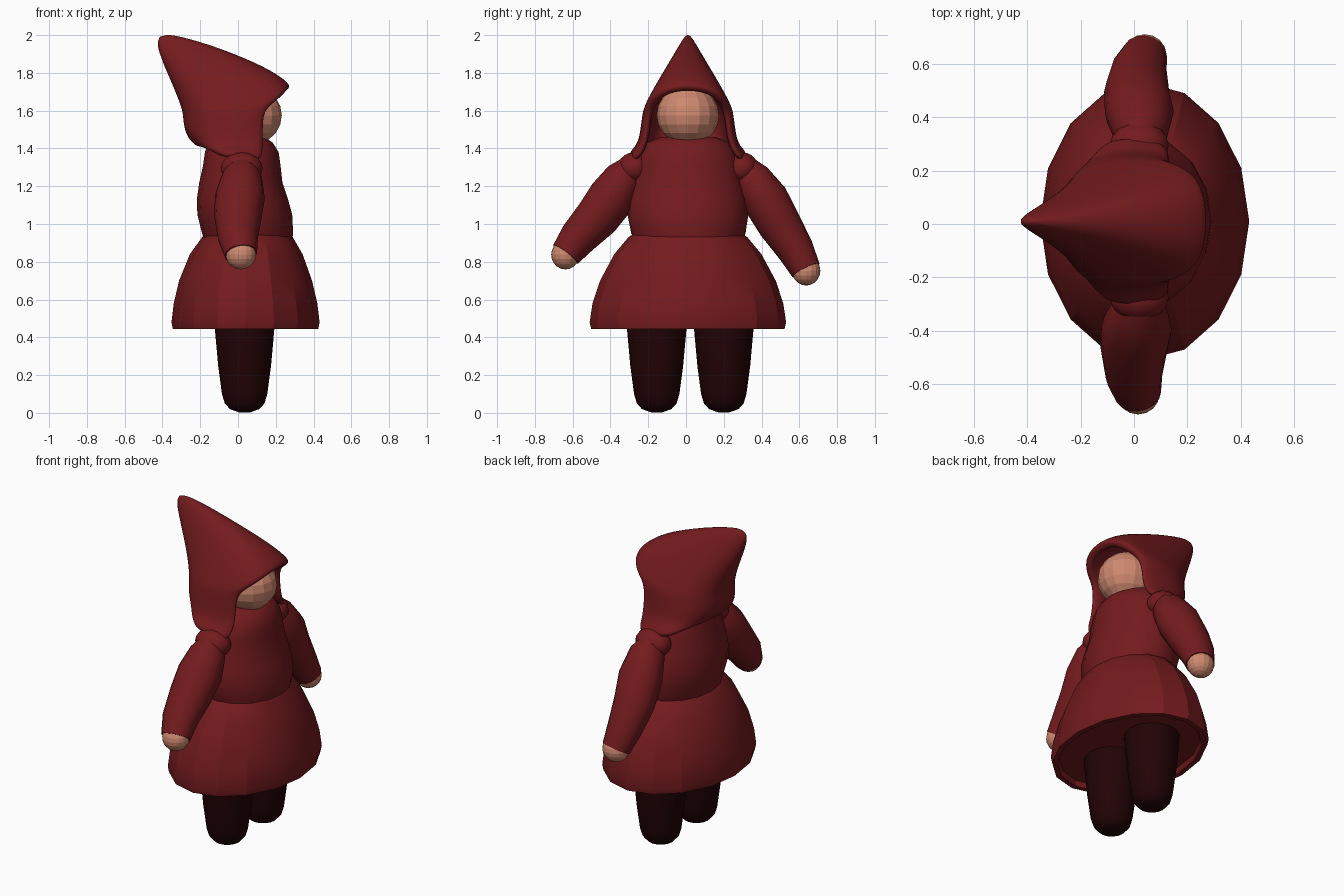
import bpy, bmesh, math
from mathutils import Vector

if "Cube" in bpy.data.objects:
    bpy.data.objects.remove(bpy.data.objects["Cube"])


def material(name, rgb):
    m = bpy.data.materials.new(name)
    m.diffuse_color = (*rgb, 1)
    m.use_nodes = True
    m.node_tree.nodes["Principled BSDF"].inputs["Base Color"].default_value = m.diffuse_color
    return m


RED = material("red cloth", (0.175, 0.011, 0.013))
SKIN = material("skin", (0.62, 0.25, 0.16))
DARK = material("dark stockings", (0.016, 0.001, 0.0015))


def finish(name, bm, mat, angle):
    bmesh.ops.recalc_face_normals(bm, faces=bm.faces[:])
    me = bpy.data.meshes.new(name)
    bm.to_mesh(me)
    bm.free()
    me.materials.append(mat)
    ob = bpy.data.objects.new(name, me)
    bpy.context.collection.objects.link(ob)
    if angle:
        bpy.ops.object.select_all(action='DESELECT')
        bpy.context.view_layer.objects.active = ob
        ob.select_set(True)
        bpy.ops.object.shade_smooth_by_angle(angle=math.radians(angle))
    return ob


def loft(name, rings, mat, n=16, angle=40):
    """Skin rings of (centre, axis_u, axis_v) and cap both ends."""
    bm = bmesh.new()
    loops = []
    for c, u, v in rings:
        loops.append([bm.verts.new(c + u * math.cos(2 * math.pi * i / n) + v * math.sin(2 * math.pi * i / n))
                      for i in range(n)])
    for a, b in zip(loops, loops[1:]):
        for i in range(n):
            j = (i + 1) % n
            bm.faces.new((a[i], a[j], b[j], b[i]))
    bm.faces.new(loops[0])
    bm.faces.new(loops[-1])
    return finish(name, bm, mat, angle)


def level(x0, x1, y0, y1, z):
    """Horizontal elliptical ring from its extents."""
    return (Vector(((x0 + x1) / 2, (y0 + y1) / 2, z)),
            Vector(((x1 - x0) / 2, 0, 0)), Vector((0, (y1 - y0) / 2, 0)))


def ball(name, centre, size, mat, angle=0):
    bm = bmesh.new()
    bmesh.ops.create_uvsphere(bm, u_segments=16, v_segments=10, radius=1)
    for v in bm.verts:
        v.co = Vector(centre) + Vector(v.co[i] * size[i] for i in range(3))
    return finish(name, bm, mat, angle)


# Stockinged legs
for side, y in (("right", -0.155), ("left", 0.2)):
    loft(side + "_leg", [level(0.035 - r, 0.035 + r, y - r, y + r, z) for z, r in (
        (0.85, 0.16), (0.6, 0.165), (0.45, 0.158), (0.25, 0.14), (0.1, 0.12),
        (0.05, 0.105), (0.02, 0.078), (0.003, 0.03))], DARK)

# Bell skirt with a rounded hem and a slightly recessed underside
outer = [(-0.15, 0.25, -0.26, 0.28, 0.96), (-0.19, 0.29, -0.305, 0.325, 0.93),
         (-0.255, 0.342, -0.38, 0.40, 0.84), (-0.312, 0.392, -0.455, 0.475, 0.70),
         (-0.34, 0.42, -0.495, 0.515, 0.58), (-0.352, 0.432, -0.51, 0.53, 0.48),
         (-0.345, 0.425, -0.502, 0.522, 0.445)]
under = [(-0.315, 0.395, -0.47, 0.49, 0.445), (-0.305, 0.385, -0.46, 0.48, 0.475)]
loft("skirt", [level(*p) for p in outer + under], RED, angle=21)

# Torso
loft("torso", [level(*p) for p in (
    (-0.17, 0.28, -0.26, 0.29, 0.88), (-0.19, 0.292, -0.29, 0.315, 0.95),
    (-0.215, 0.287, -0.31, 0.33, 1.05), (-0.218, 0.265, -0.305, 0.325, 1.13),
    (-0.205, 0.235, -0.285, 0.305, 1.22), (-0.185, 0.225, -0.265, 0.285, 1.31),
    (-0.175, 0.215, -0.245, 0.265, 1.38), (-0.16, 0.185, -0.21, 0.23, 1.43),
    (-0.1, 0.14, -0.14, 0.16, 1.46))], RED)

# Head
ball("head", (0.06, 0.01, 1.575), (0.172, 0.165, 0.16), SKIN)

# Sleeves, shoulder rolls and hands
ARMS = {
    "right": [(0.02, -0.29, 1.315, 0.06), (0.02, -0.325, 1.255, 0.1), (0.01, -0.39, 1.145, 0.125),
              (0.0, -0.47, 1.035, 0.118), (0.0, -0.573, 0.925, 0.1), (0.015, -0.637, 0.84, 0.082)],
    "left": [(0.02, 0.31, 1.315, 0.06), (0.025, 0.345, 1.25, 0.098), (0.02, 0.42, 1.13, 0.122),
             (0.01, 0.497, 0.995, 0.115), (0.02, 0.582, 0.86, 0.097), (0.04, 0.635, 0.755, 0.08)]}
for side, path in ARMS.items():
    pts = [Vector(p[:3]) for p in path]
    rings = []
    for i, p in enumerate(pts):
        d = (pts[min(i + 1, len(pts) - 1)] - pts[max(i - 1, 0)]).normalized()
        v = d.cross(Vector((1, 0, 0))).normalized()
        r = path[i][3]
        rings.append((p, v.cross(d) * r * 1.06, v * r))
    loft(side + "_sleeve", rings, RED)
    ball(side + "_hand", pts[-1] + d * 0.003, (0.08, 0.075, 0.078), SKIN)
    s = -1 if side == "right" else 1
    ball(side + "_shoulder", (0.02, 0.01 + s * 0.285, 1.295), (0.11, 0.088, 0.085), RED, 40)

# Pointed hood: back x, front x, half width, back z, side z, front z
ROWS = [(-0.44, -0.395, 0.012, 1.97, 2.0, 2.015), (-0.395, -0.20, 0.07, 1.84, 1.895, 1.97),
        (-0.343, 0.0, 0.138, 1.72, 1.78, 1.90), (-0.313, 0.17, 0.196, 1.64, 1.68, 1.825),
        (-0.298, 0.265, 0.236, 1.59, 1.61, 1.76), (-0.297, 0.285, 0.246, 1.56, 1.575, 1.73),
        (-0.287, 0.32, 0.257, 1.49, 1.49, 1.49), (-0.255, 0.32, 0.272, 1.435, 1.42, 1.38),
        (-0.205, 0.31, 0.33, 1.40, 1.37, 1.23)]
N, OPEN_ROW, OPEN_HALF = 16, 5, 3
bm = bmesh.new()
grid = []
for k, (xb, xf, w, zb, zs, zf) in enumerate(ROWS):
    row = []
    for i in range(N):
        a = 2 * math.pi * i / N
        c, s = math.cos(a), math.sin(a)
        mid = -0.04 if k > OPEN_ROW else (xb + xf) / 2
        e = 0.72 if c > 0 and k > 2 else 0.88
        x = mid + (xf - mid if c > 0 else mid - xb) * math.copysign(abs(c) ** e, c)
        y = 0.01 + w * math.copysign(abs(s) ** e, s)
        z = zs + (zf - zs) * c ** 1.5 if c > 0 else zs + (zb - zs) * -c
        row.append(bm.verts.new((x, y, z)))
    grid.append(row)
bm.faces.new(grid[0])
for k in range(len(ROWS) - 1):
    for i in range(N):
        # leave the face opening free below the brim
        if k >= OPEN_ROW and (i < OPEN_HALF or i >= N - OPEN_HALF):
            continue
        j = (i + 1) % N
        bm.faces.new((grid[k][i], grid[k][j], grid[k + 1][j], grid[k + 1][i]))
bmesh.ops.delete(bm, geom=[v for v in bm.verts if not v.link_faces], context='VERTS')
hood = finish("hood", bm, RED, 60)
thick = hood.modifiers.new("thickness", 'SOLIDIFY')
thick.thickness = 0.05
thick.offset = -1
smooth = hood.modifiers.new("smooth", 'SUBSURF')
smooth.levels = smooth.render_levels = 2
